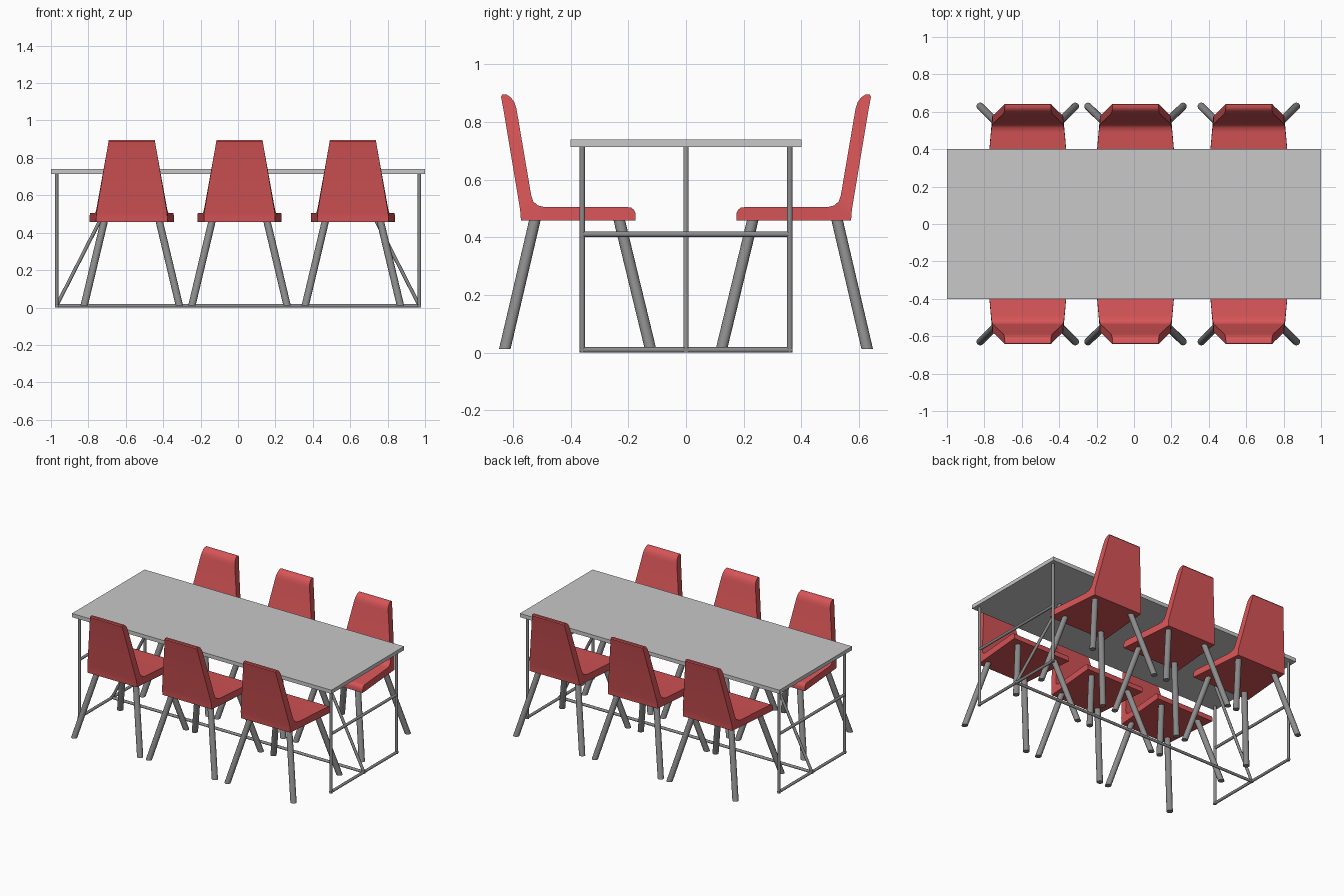
import bpy, bmesh, math
from mathutils import Vector

if "Cube" in bpy.data.objects:
    bpy.data.objects.remove(bpy.data.objects["Cube"])


def material(name, rgb):
    m = bpy.data.materials.new(name)
    m.diffuse_color = (*rgb, 1.0)
    m.use_nodes = True
    m.node_tree.nodes["Principled BSDF"].inputs["Base Color"].default_value = m.diffuse_color
    return m


RED = material("red plastic", (0.68, 0.09, 0.095))
TOP = material("light grey top", (0.58, 0.58, 0.58))
STEEL = material("grey metal", (0.26, 0.26, 0.26))


def finish(bm, name, mat, smooth=True):
    bmesh.ops.recalc_face_normals(bm, faces=bm.faces)
    me = bpy.data.meshes.new(name)
    bm.to_mesh(me)
    bm.free()
    me.materials.append(mat)
    ob = bpy.data.objects.new(name, me)
    bpy.context.collection.objects.link(ob)
    if smooth:
        bpy.ops.object.select_all(action='DESELECT')
        ob.select_set(True)
        bpy.context.view_layer.objects.active = ob
        bpy.ops.object.shade_smooth_by_angle(angle=math.radians(35))
    return ob


def loft(bm, rings):
    """Join rings of points into a closed, capped skin."""
    rows = [[bm.verts.new(p) for p in ring] for ring in rings]
    n = len(rows[0])
    for a, b in zip(rows, rows[1:]):
        for i in range(n):
            j = (i + 1) % n
            bm.faces.new((a[i], a[j], b[j], b[i]))
    bm.faces.new(rows[0])
    bm.faces.new(rows[-1])


def tube(name, a, b, r, sides=16, flat_ends=False):
    """Round bar from a to b; flat_ends cuts both ends level with the floor."""
    a, b = Vector(a), Vector(b)
    d = Vector((0, 0, 1)) if flat_ends else (b - a).normalized()
    u = d.orthogonal().normalized()
    v = d.cross(u)
    circle = [u * r * math.cos(t) + v * r * math.sin(t)
              for t in (2 * math.pi * i / sides for i in range(sides))]
    bm = bmesh.new()
    loft(bm, [[p + c for c in circle] for p in (a, b)])
    return finish(bm, name, STEEL)


# Table top
bm = bmesh.new()
bmesh.ops.create_cube(bm, size=1)
bmesh.ops.scale(bm, vec=(2.0, 0.8, 0.026), verts=bm.verts)
bmesh.ops.translate(bm, vec=(0, 0, 0.727), verts=bm.verts)
finish(bm, "table_top", TOP, smooth=False)

# Table frame: end frames, braces and the floor rail
R, PX, PY, UNDER = 0.0095, 0.97, 0.36, 0.715
for s in (-1, 1):
    x = s * PX
    for t in (-1, 1):
        tube("table_post", (x, t * PY, 0), (x, t * PY, UNDER), R)
    tube("end_floor_bar", (x, -PY - R, R), (x, PY + R, R), R)
    tube("end_middle_bar", (x, -PY, 0.411), (x, PY, 0.411), R)
    tube("diagonal_brace", (x, 0, R), (s * 0.61, 0, UNDER), R)
tube("floor_rail", (-PX - R, 0, R), (PX + R, 0, R), R)

# Chair shell sections from seat front to top of back: (outer y, z, inner y, z)
SECTIONS = [
    (.175, .458, .175, .483), (.180, .458, .180, .495),
    (.190, .458, .190, .503), (.203, .458, .203, .505),
    (.490, .458, .490, .505), (.573, .458, .515, .511),
    (.574, .480, .530, .525), (.577, .505, .537, .545),
    (.632, .835, .588, .845), (.640, .878, .595, .868),
    (.642, .888, .607, .885), (.638, .895, .622, .895),
]


def half_width(y, z):
    seat = 0.225 - 0.0875 * (min(y, 0.575) - 0.175)
    return seat - 0.067 * max(0.0, z - 0.5) / 0.395


def chair(cx, s):
    bm = bmesh.new()
    rings = []
    for yo, zo, yi, zi in SECTIONS:
        wo, wi = half_width(yo, zo), half_width(yi, zi)
        rings.append([(cx - wo, s * yo, zo), (cx + wo, s * yo, zo),
                      (cx + wi, s * yi, zi), (cx - wi, s * yi, zi)])
    loft(bm, rings)
    finish(bm, "chair_shell", RED)
    # Four splayed legs
    for t in (-1, 1):
        for y_top, y_foot in ((0.232, 0.123), (0.524, 0.629)):
            tube("chair_leg", (cx + t * 0.254, s * y_foot, 0.012),
                 (cx + t * 0.147, s * y_top, 0.462), 0.02, flat_ends=True)


for cx in (-0.568, 0.008, 0.614):
    for s in (-1, 1):
        chair(cx, s)
